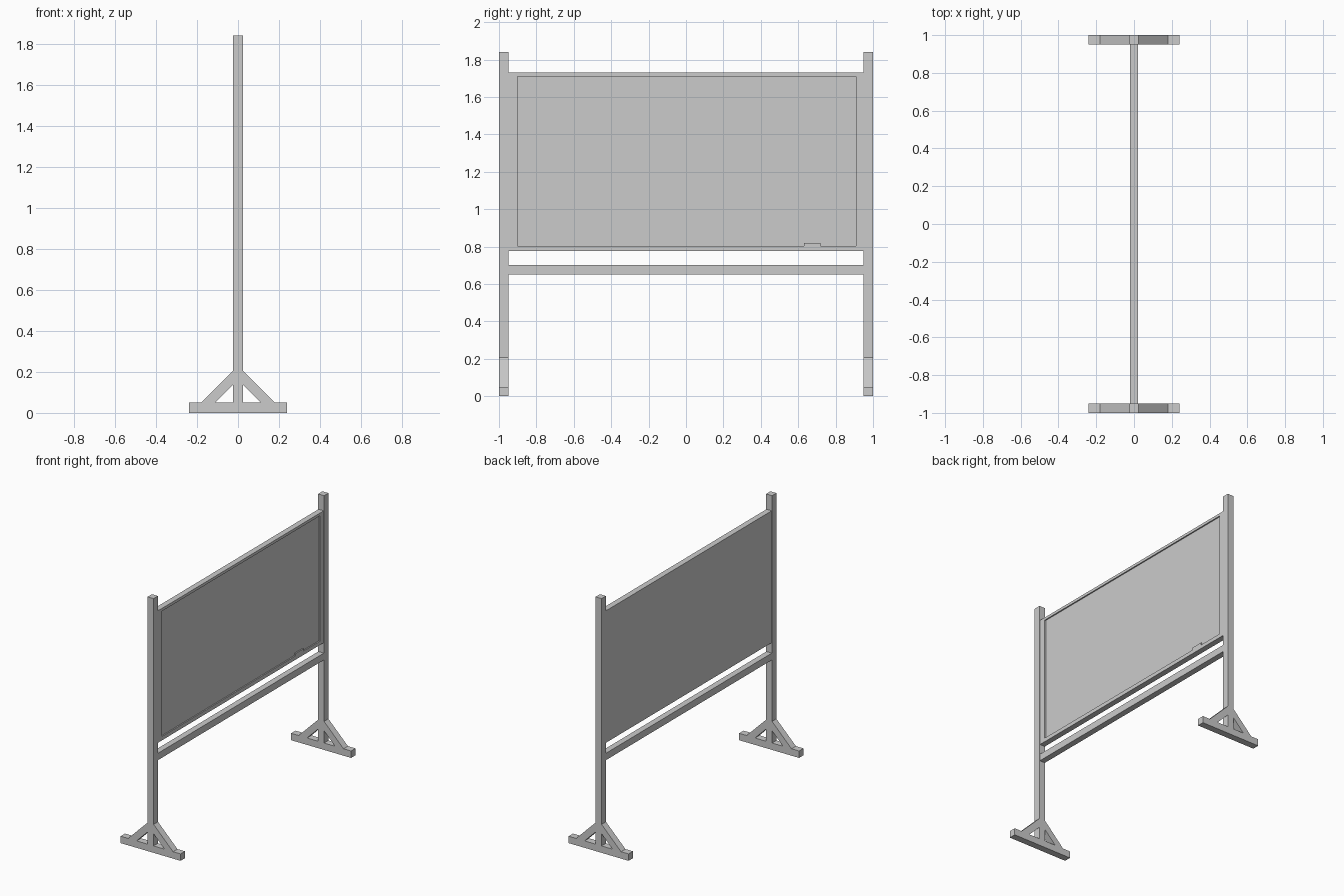
import bpy
import bmesh

if "Cube" in bpy.data.objects:
    bpy.data.objects.remove(bpy.data.objects["Cube"])


def box(name, x0, x1, y0, y1, z0, z1):
    bm = bmesh.new()
    bmesh.ops.create_cube(bm, size=1)
    for v in bm.verts:
        v.co = ((x0, x1)[v.co.x > 0], (y0, y1)[v.co.y > 0], (z0, z1)[v.co.z > 0])
    return finish(name, bm)


def extrude_profile(name, pts, y0, y1):
    # Extrude an x/z outline along y
    bm = bmesh.new()
    face = bm.faces.new([bm.verts.new((x, y0, z)) for x, z in pts])
    out = bmesh.ops.extrude_face_region(bm, geom=[face])
    verts = [g for g in out["geom"] if isinstance(g, bmesh.types.BMVert)]
    bmesh.ops.translate(bm, verts=verts, vec=(0, y1 - y0, 0))
    bmesh.ops.recalc_face_normals(bm, faces=bm.faces)
    return finish(name, bm)


def finish(name, bm):
    mesh = bpy.data.meshes.new(name)
    bm.to_mesh(mesh)
    bm.free()
    obj = bpy.data.objects.new(name, mesh)
    bpy.context.collection.objects.link(obj)
    return obj


# Two end stands: post, foot and a pair of diagonal braces
for side, y0, y1 in (("left", -1.0, -0.95), ("right", 0.95, 1.0)):
    box(f"{side}_post", -0.024, 0.024, y0, y1, 0.05, 1.84)
    box(f"{side}_foot", -0.24, 0.24, y0, y1, 0.0, 0.05)
    for label, s in (("front", 1), ("back", -1)):
        outline = [(0.024, 0.206), (0.18, 0.05), (0.112, 0.05), (0.024, 0.138)]
        extrude_profile(f"{side}_{label}_brace", [(s * x, z) for x, z in outline], y0, y1)

# Lower crossbar
box("crossbar", -0.022, 0.022, -0.95, 0.95, 0.65, 0.70)

# Board: tray with a flat back and a recess in the +x face
board = box("board", -0.021, 0.021, -0.95, 0.95, 0.775, 1.73)
bm = bmesh.new()
bm.from_mesh(board.data)
face = max(bm.faces, key=lambda f: f.calc_center_median().x)
bmesh.ops.inset_region(bm, faces=[face], thickness=0.02)
for v in face.verts:
    v.co.y = 0.91 if v.co.y > 0 else -0.90
    v.co.z = 1.71 if v.co.z > 1.2 else 0.803
out = bmesh.ops.extrude_discrete_faces(bm, faces=[face])
bmesh.ops.translate(bm, verts=list(out["faces"][0].verts), vec=(-0.009, 0, 0))
bm.to_mesh(board.data)
bm.free()

# Small tab on the lower frame edge
box("frame_tab", 0.01, 0.021, 0.63, 0.72, 0.803, 0.82)
